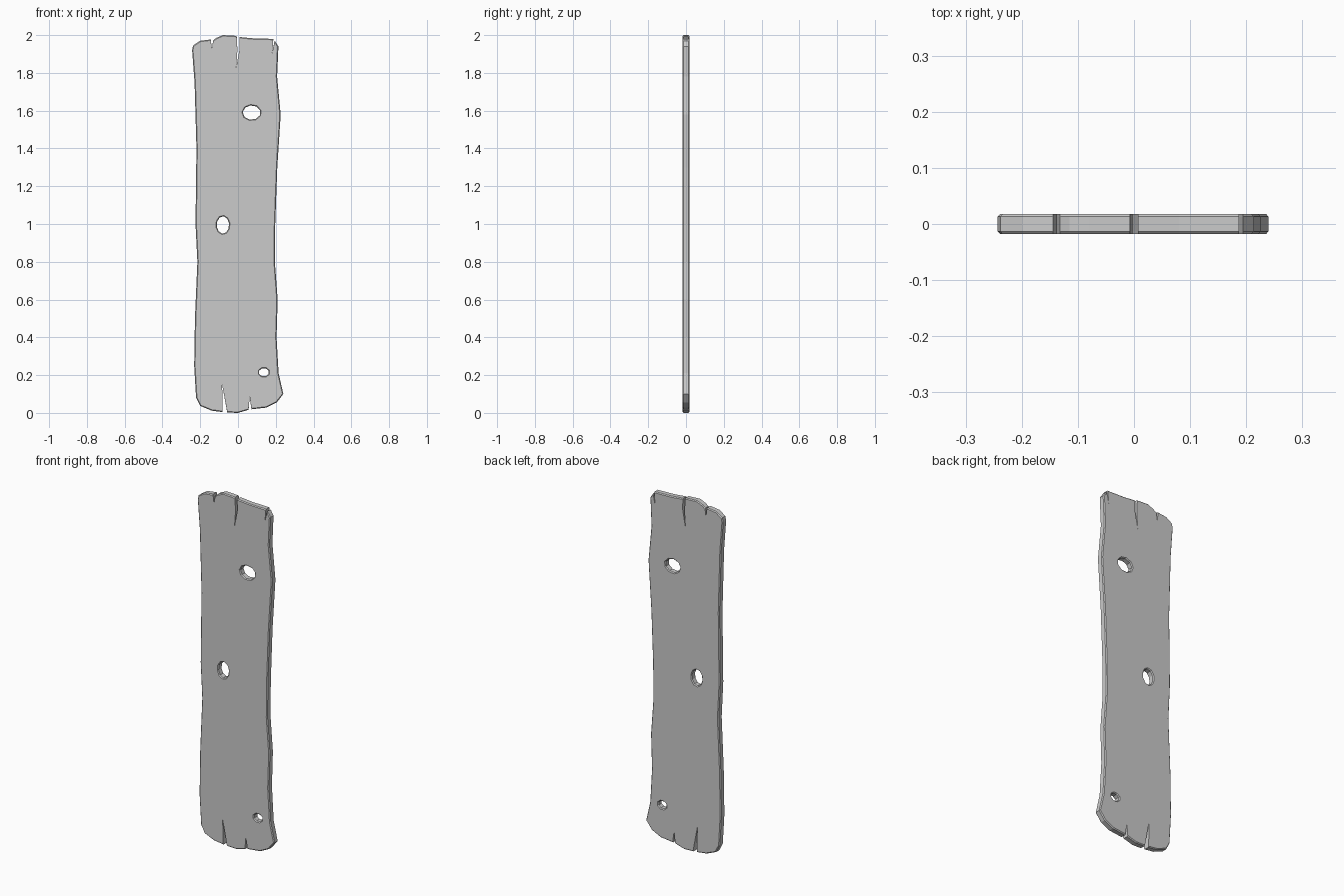
import bpy, bmesh, math
from mathutils import Vector

if "Cube" in bpy.data.objects:
    bpy.data.objects.remove(bpy.data.objects["Cube"])

HALF = 0.018      # half thickness
CHAMFER = 0.005   # worn edge

# Board outline, counter-clockwise from the lower left.
# Third value: 0 = plain edge, 1 = inside a crack, 2 = mouth of a crack
OUTLINE = [
    (-.222, .08, 0), (-.2, .037, 0), (-.14, .012, 0),
    (-.081, .004, 2), (-.084, .15, 1), (-.057, .002, 2), (0, 0, 0),
    (.056, .016, 2), (.062, .085, 1), (.071, .019, 2),
    (.15, .028, 0), (.205, .055, 0), (.24, .10, 0), (.215, .21, 0),
    (.204, .4, 0), (.21, .6, 0), (.195, .8, 0), (.197, 1.0, 0),
    (.208, 1.3, 0), (.226, 1.58, 0), (.207, 1.78, 0), (.214, 1.94, 0),
    (.194, 1.97, 2), (.181, 1.905, 1), (.187, 1.98, 2),
    (.08, 1.983, 0), (.007, 1.99, 2), (.009, 1.93, 1), (-.01, 1.825, 1),
    (-.003, 1.92, 1), (-.007, 1.996, 2), (-.08, 2.0, 0), (-.115, 1.985, 0),
    (-.132, 1.972, 2), (-.138, 1.925, 1), (-.144, 1.977, 2),
    (-.2, 1.97, 0), (-.238, 1.945, 0), (-.243, 1.92, 0), (-.23, 1.75, 0),
    (-.22, 1.4, 0), (-.225, 1.0, 0), (-.215, .8, 0), (-.228, .5, 0),
    (-.232, .25, 0),
]


def hole(cx, cz, rx, rz, sides, turn):
    """Clockwise ring, so that its inset direction points into the wood."""
    return [(cx + rx * math.cos(turn - math.tau * i / sides),
             cz + rz * math.sin(turn - math.tau * i / sides), 0)
            for i in range(sides)]


def inset(points):
    """Outline shifted into the wood, leaving the cracks sharp."""
    result = []
    for i, (x, z, kind) in enumerate(points):
        if kind == 1:
            result.append((x, z))
        elif kind == 2:
            result.append((x, z + math.copysign(CHAMFER, 1 - z)))
        else:
            a, b = points[i - 1], points[(i + 1) % len(points)]
            p = Vector((x, z))
            d = ((p - Vector(a[:2])).normalized()
                 + (Vector(b[:2]) - p).normalized()).normalized()
            result.append((x - d.y * CHAMFER, z + d.x * CHAMFER))
    return result


bm = bmesh.new()
front_edges, back_edges = [], []

# Chamfered rims for the outer edge and the knot holes
loops = [OUTLINE,
         hole(.072, 1.59, .047, .038, 9, .3),
         hole(-.08, .995, .033, .046, 10, .2),
         hole(.137, .215, .027, .022, 8, .4)]
for points in loops:
    small = inset(points)
    full = [(x, z) for x, z, kind in points]
    layers = [(small, -HALF), (full, -HALF + CHAMFER),
              (full, HALF - CHAMFER), (small, HALF)]
    rings = [[bm.verts.new((x, y, z)) for x, z in ring] for ring, y in layers]
    n = len(points)
    for low, high in zip(rings, rings[1:]):
        for i in range(n):
            j = (i + 1) % n
            bm.faces.new((low[i], low[j], high[j], high[i]))
    for ring, edges in ((rings[0], front_edges), (rings[3], back_edges)):
        edges += [bm.edges.get((ring[i], ring[(i + 1) % n])) for i in range(n)]

# Flat front and back faces around the holes
for edges, side in ((front_edges, -1), (back_edges, 1)):
    bmesh.ops.triangle_fill(bm, use_beauty=True, use_dissolve=False,
                            edges=edges, normal=(0, side, 0))
bmesh.ops.recalc_face_normals(bm, faces=bm.faces[:])

mesh = bpy.data.meshes.new("wooden_plank")
bm.to_mesh(mesh)
bm.free()
plank = bpy.data.objects.new("wooden_plank", mesh)
bpy.context.collection.objects.link(plank)
